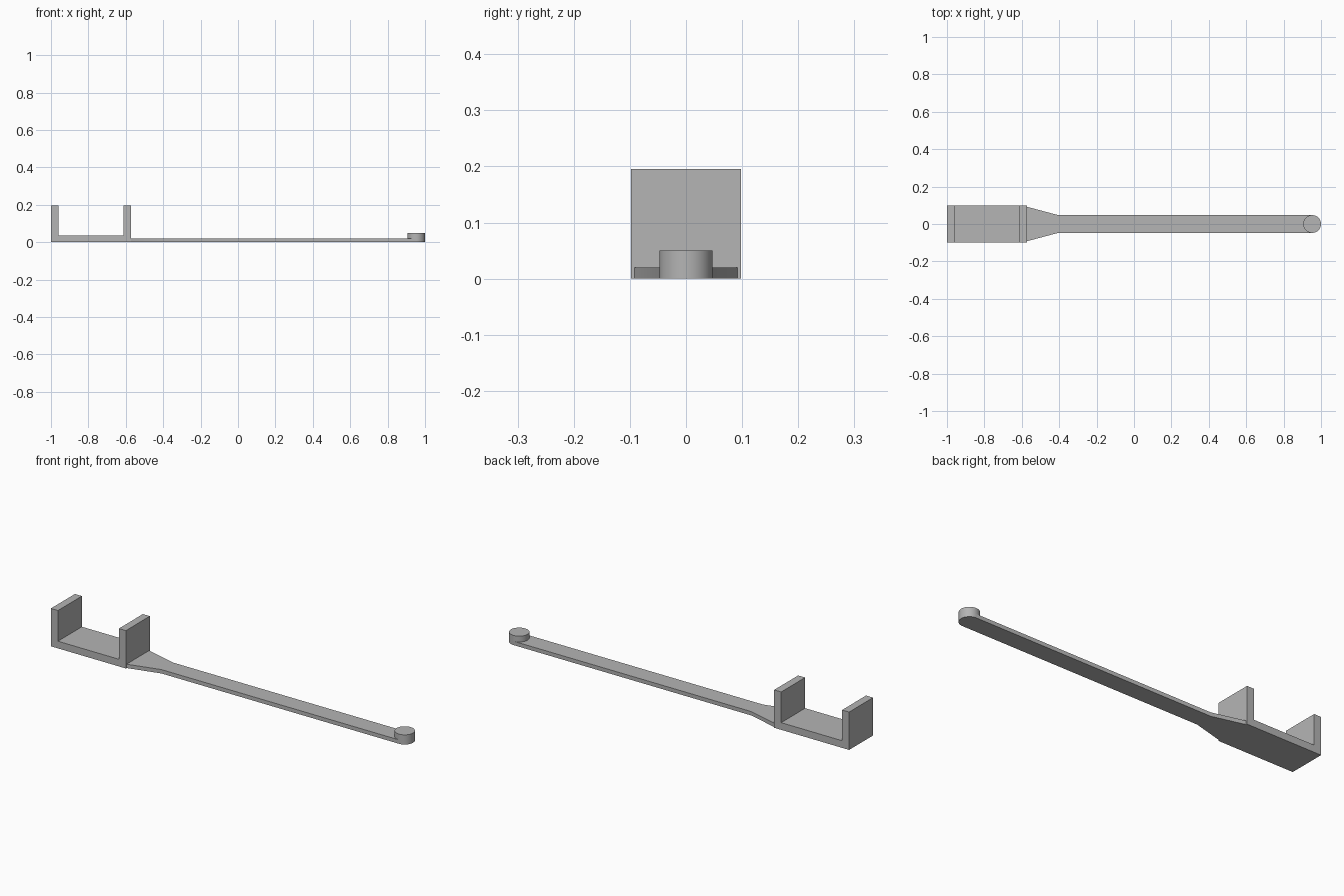
import bpy, bmesh, math

cube = bpy.data.objects.get("Cube")
if cube:
    bpy.data.objects.remove(cube, do_unlink=True)

grey = bpy.data.materials.new("plain_grey")
colour = (0.46, 0.46, 0.46, 1)
grey.use_nodes = True
grey.diffuse_color = colour
grey.node_tree.nodes["Principled BSDF"].inputs["Base Color"].default_value = colour


def prism(name, outline, depth, axis):
    """Extrude a closed outline of 3D points along an axis vector."""
    bm = bmesh.new()
    face = bm.faces.new([bm.verts.new(p) for p in outline])
    result = bmesh.ops.extrude_face_region(bm, geom=[face])
    moved = [v for v in result["geom"] if isinstance(v, bmesh.types.BMVert)]
    bmesh.ops.translate(bm, verts=moved, vec=[a * depth for a in axis])
    bmesh.ops.recalc_face_normals(bm, faces=bm.faces)
    mesh = bpy.data.meshes.new(name)
    bm.to_mesh(mesh)
    bm.free()
    mesh.materials.append(grey)
    obj = bpy.data.objects.new(name, mesh)
    bpy.context.collection.objects.link(obj)
    bpy.ops.object.select_all(action="DESELECT")
    obj.select_set(True)
    bpy.context.view_layer.objects.active = obj
    bpy.ops.object.shade_smooth_by_angle(angle=math.radians(30))
    return obj


def arc(start, end, steps, z):
    angles = [start + (end - start) * i / steps for i in range(steps + 1)]
    return [(tip_x + radius * math.cos(a), radius * math.sin(a), z) for a in angles]


radius, tip_x = 0.0475, 0.9525
left, right, wall = -1.0, -0.572, 0.04
floor, height, half_width = 0.037, 0.1955, 0.0977

# U-shaped bracket
profile = [(left, 0), (right, 0), (right, height), (right - wall, height),
           (right - wall, floor), (left + wall, floor),
           (left + wall, height), (left, height)]
prism("bracket", [(x, -half_width, z) for x, z in profile], 2 * half_width, (0, 1, 0))

# Flat arm: tapered root, straight bar and rounded tip
root = [(right, -0.092, 0), (-0.405, -radius, 0)]
tip = arc(-math.pi / 2, math.pi / 2, 32, 0)
mirrored_root = [(x, -y, z) for x, y, z in reversed(root)]
prism("arm", root + tip + mirrored_root, 0.02, (0, 0, 1))

# Round stud on the tip
prism("stud", arc(0, 2 * math.pi, 64, 0.02)[:-1], 0.03, (0, 0, 1))
